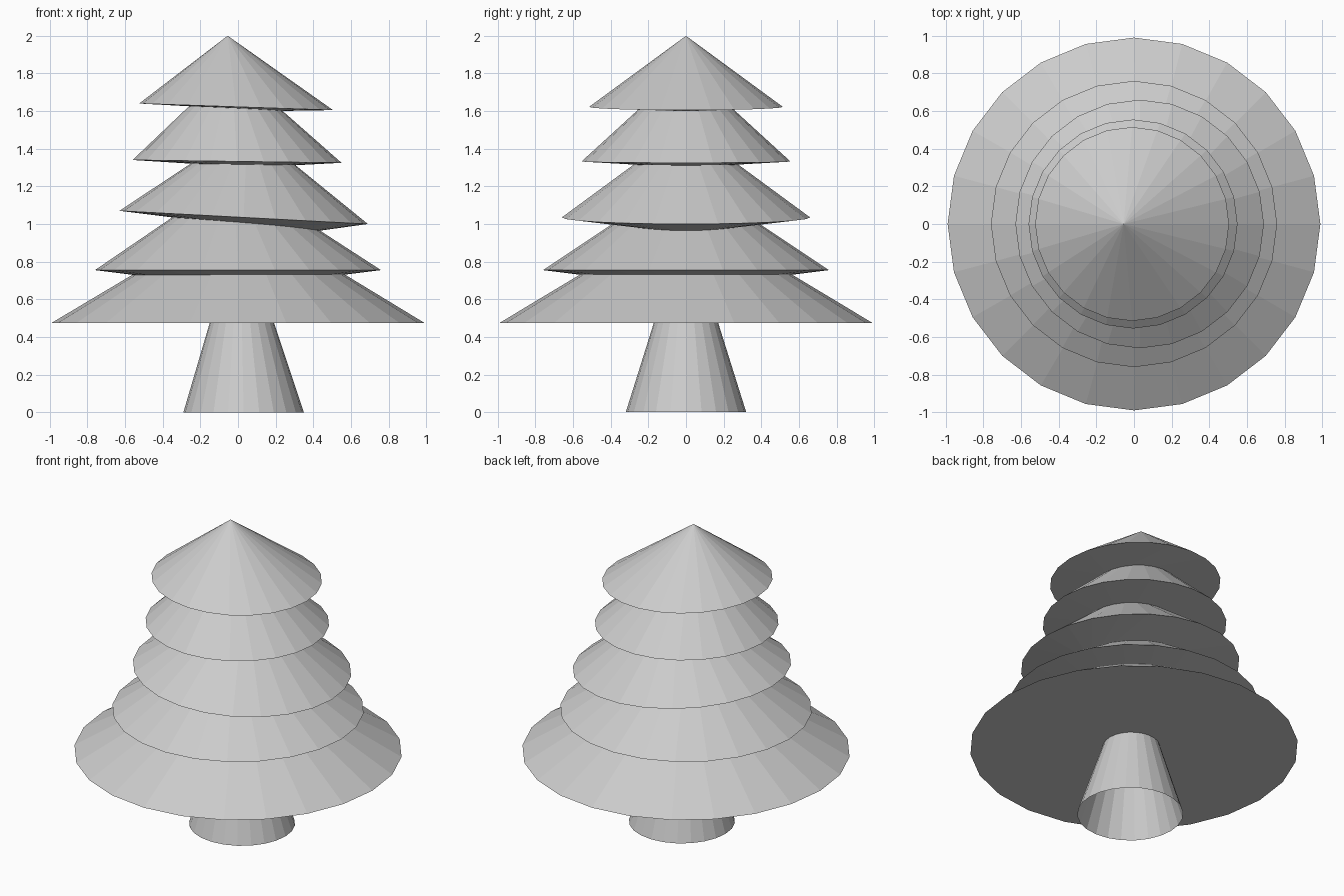
import bpy
import bmesh
from math import cos, sin, pi

cube = bpy.data.objects.get("Cube")
if cube:
    bpy.data.objects.remove(cube, do_unlink=True)

SIDES = 24

grey = bpy.data.materials.new("plain_grey")
grey.use_nodes = True
colour = (0.6, 0.6, 0.6, 1)
grey.diffuse_color = colour
grey.node_tree.nodes["Principled BSDF"].inputs["Base Color"].default_value = colour


def cone(name, left, right, apex, under=None):
    """Faceted cone; left and right are (x, z) of a tilted rim, apex and under are (x, z) tips."""
    radius = (right[0] - left[0]) / 2
    cx, cz = (left[0] + right[0]) / 2, (left[1] + right[1]) / 2
    lean = (right[1] - left[1]) / 2
    bm = bmesh.new()
    rim = []
    for i in range(SIDES):
        a = 2 * pi * i / SIDES
        rim.append(bm.verts.new((cx + radius * cos(a), radius * sin(a), cz + lean * cos(a))))
    top = bm.verts.new((apex[0], 0, apex[1]))
    bottom = bm.verts.new((under[0], 0, under[1])) if under else None
    for i, v in enumerate(rim):
        w = rim[(i + 1) % SIDES]
        bm.faces.new((v, w, top))
        if bottom:
            bm.faces.new((w, v, bottom))
    mesh = bpy.data.meshes.new(name)
    bm.to_mesh(mesh)
    bm.free()
    mesh.materials.append(grey)
    obj = bpy.data.objects.new(name, mesh)
    bpy.context.collection.objects.link(obj)
    return obj


# Trunk: open at the bottom, its tip hidden inside the foliage
cone("trunk", (-0.29, 0), (0.35, 0), (0.01, 1.02))

# Foliage tiers from bottom to top, some slightly tilted, with shallow undersides
tiers = [
    ((-0.99, 0.475), (0.99, 0.475), (0.01, 1.07), (0, 0.475)),
    ((-0.76, 0.755), (0.76, 0.755), (-0.02, 1.26), (0, 0.66)),
    ((-0.63, 1.07), (0.69, 1.00), (0.05, 1.52), (0.33, 0.95)),
    ((-0.56, 1.34), (0.55, 1.325), (-0.035, 1.84), (0.08, 1.30)),
    ((-0.525, 1.64), (0.505, 1.605), (-0.055, 2.0), (0.2, 1.60)),
]
for n, tier in enumerate(tiers, 1):
    cone(f"foliage_tier_{n}", *tier)
